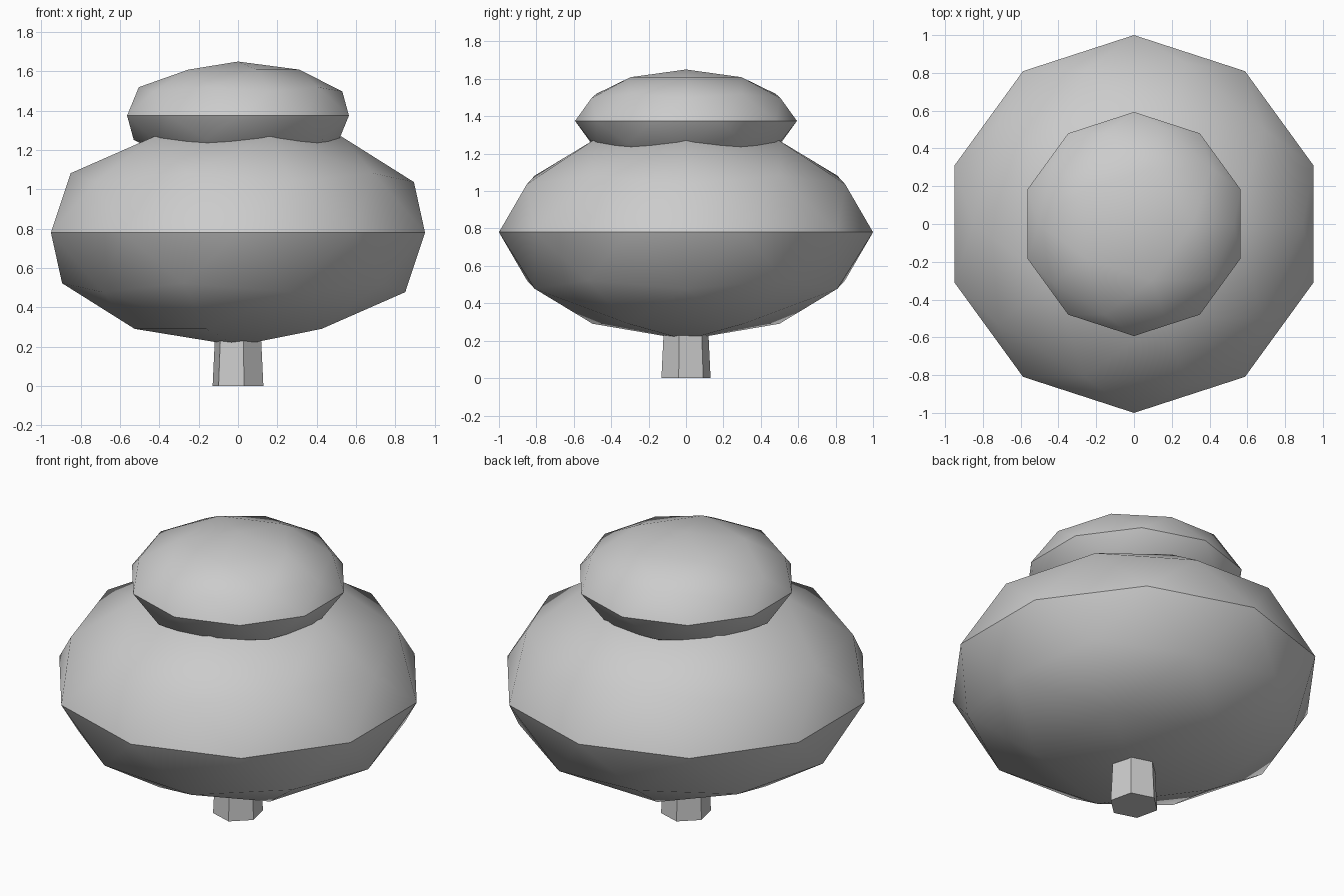
import bpy
import math

cube = bpy.data.objects.get("Cube")
if cube:
    bpy.data.objects.remove(cube, do_unlink=True)

grey = bpy.data.materials.new("plain_grey")
grey.use_nodes = True
colour = (0.6, 0.6, 0.6, 1)
grey.diffuse_color = colour
grey.node_tree.nodes["Principled BSDF"].inputs["Base Color"].default_value = colour


def finish(name):
    """Name the active part, colour it and smooth its shallow edges."""
    part = bpy.context.object
    part.name = name
    part.data.materials.append(grey)
    bpy.ops.object.transform_apply(location=False, rotation=True, scale=True)
    bpy.ops.object.shade_smooth_by_angle(angle=math.radians(30))


def foliage(name, radius, half_height, z):
    """Flattened low-poly ball of leaves."""
    bpy.ops.mesh.primitive_ico_sphere_add(subdivisions=2, radius=1, location=(0, 0, z))
    bpy.context.object.scale = (radius, radius, half_height)
    finish(name)


# Two stacked crowns
foliage("lower_foliage", 1.0, 0.575, 0.78)
foliage("upper_foliage", 0.593, 0.275, 1.375)

# Short tapered six-sided trunk
bpy.ops.mesh.primitive_cone_add(vertices=6, radius1=0.135, radius2=0.12, depth=0.3,
                                location=(0, 0, 0.15), rotation=(0, 0, math.radians(13)))
finish("trunk")
